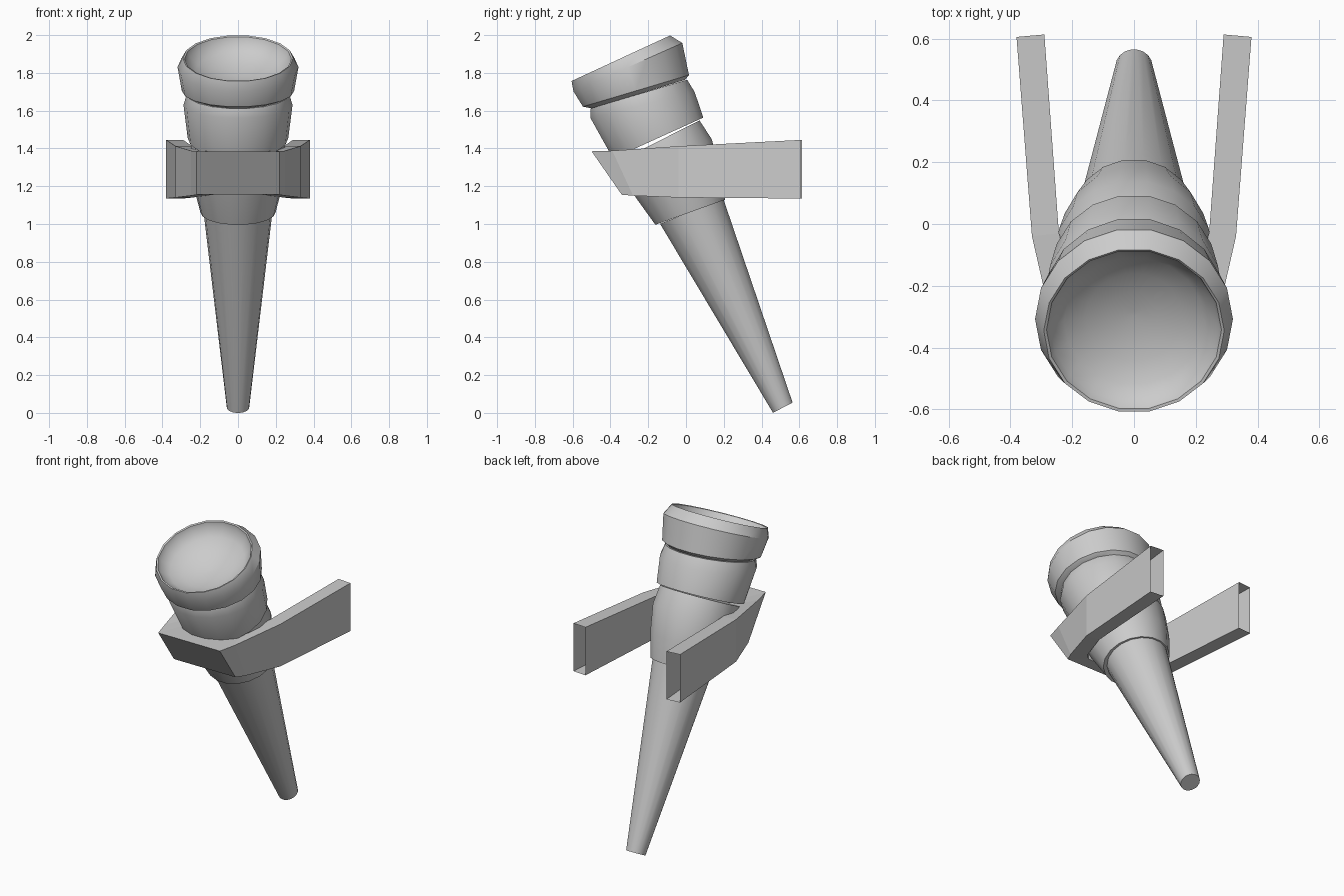
import bpy, bmesh, math
from mathutils import Vector

cube = bpy.data.objects.get("Cube")
if cube:
    bpy.data.objects.remove(cube)

SIDES = 18

# One plain grey for the whole model
grey = bpy.data.materials.new("light_grey")
grey.use_nodes = True
grey.diffuse_color = (0.6, 0.6, 0.6, 1)
grey.node_tree.nodes["Principled BSDF"].inputs["Base Color"].default_value = (0.6, 0.6, 0.6, 1)


def finish(name, bm, fix_normals=True, angle=None):
    if fix_normals:
        bmesh.ops.recalc_face_normals(bm, faces=bm.faces)
    mesh = bpy.data.meshes.new(name)
    bm.to_mesh(mesh)
    bm.free()
    mesh.materials.append(grey)
    obj = bpy.data.objects.new(name, mesh)
    bpy.context.collection.objects.link(obj)
    if angle:
        bpy.ops.object.select_all(action='DESELECT')
        obj.select_set(True)
        bpy.context.view_layer.objects.active = obj
        bpy.ops.object.shade_smooth_by_angle(angle=math.radians(angle))
    return obj


def add_ring(bm, front_y, front_z, back_y, back_z):
    """Tilted circle spanned by its front and back points."""
    front, back = Vector((0, front_y, front_z)), Vector((0, back_y, back_z))
    mid, arm = (front + back) / 2, (front - back) / 2
    side = Vector((arm.length, 0, 0))
    turns = [2 * math.pi * (i + 0.5) / SIDES for i in range(SIDES)]
    return [bm.verts.new(mid + arm * math.cos(t) + side * math.sin(t)) for t in turns]


def loft(name, rings, angle, cap_start=False, cap_end=False):
    bm = bmesh.new()
    loops = [add_ring(bm, *r) for r in rings]
    for a, b in zip(loops, loops[1:]):
        for i in range(SIDES):
            j = (i + 1) % SIDES
            bm.faces.new((a[i], a[j], b[j], b[i]))
    if cap_start:
        bm.faces.new(loops[0])
    if cap_end:
        bm.faces.new(loops[-1])
    return finish(name, bm, angle=angle)


# Tapered handle, leaning forward
loft("handle", [(0.46, 0.0, 0.565, 0.055), (-0.14, 1.0, 0.20, 1.135)], 35, True, True)

# Swelling collar behind the bracket
loft("collar", [(-0.165, 0.995, 0.21, 1.13), (-0.27, 1.14, 0.185, 1.28),
                (-0.33, 1.24, 0.14, 1.45), (-0.36, 1.33, 0.075, 1.55)], 35, True, True)

# Cup above the collar
loft("cup", [(-0.39, 1.345, 0.095, 1.565), (-0.51, 1.56, 0.05, 1.70),
             (-0.51, 1.61, 0.01, 1.765)], 35, True, True)

# Thick lip with a shallow bowl sunk into it
rim_front, rim_back = Vector((-0.60, 1.757)), Vector((-0.085, 1.992))
center = (rim_front + rim_back) / 2
down = Vector((0.42, -0.91))
bowl = []
for size, depth in ((0.96, 0.03), (0.8, 0.07), (0.55, 0.1), (0.28, 0.12), (0.03, 0.125)):
    f = center + (rim_front - center) * size + down * depth
    b = center + (rim_back - center) * size + down * depth
    bowl.append((f.x, f.y, b.x, b.y))
loft("lip", [(-0.50, 1.61, 0.0, 1.765), (-0.55, 1.62, 0.02, 1.79),
             (-0.60, 1.70, -0.015, 1.96), (-0.61, 1.755, -0.08, 2.0),
             (rim_front.x, rim_front.y, rim_back.x, rim_back.y)] + bowl, 33, True, True)


# Wall bracket: hollow box strip with open rear ends, mirrored left and right
# Each station: outer x, inner x, then y and z for outer and inner edges
stations = [
    ((0.38, 0.605), (0.38, 0.605), (0.29, 0.613), (1.135, 1.445)),
    ((0.33, -0.04), (0.33, -0.04), (0.243, -0.03), (1.14, 1.412)),
    ((0.25, -0.39), (0.25, -0.28), (0.17, -0.22), (1.15, 1.388)),
    ((0.22, -0.50), (0.22, -0.34), (0.13, -0.26), (1.155, 1.385)),
]
bm = bmesh.new()
sections = []
for sign, order in ((1, stations), (-1, stations[::-1])):
    for top, bottom, inner, (low, high) in order:
        corners = [(*top, high), (*bottom, low), (*inner, low), (*inner, high)]
        sections.append([bm.verts.new((sign * x, y, z)) for x, y, z in corners])
for a, b in zip(sections, sections[1:]):
    for i in range(4):
        j = (i + 1) % 4
        bm.faces.new((a[i], a[j], b[j], b[i]))
finish("wall_bracket", bm)
